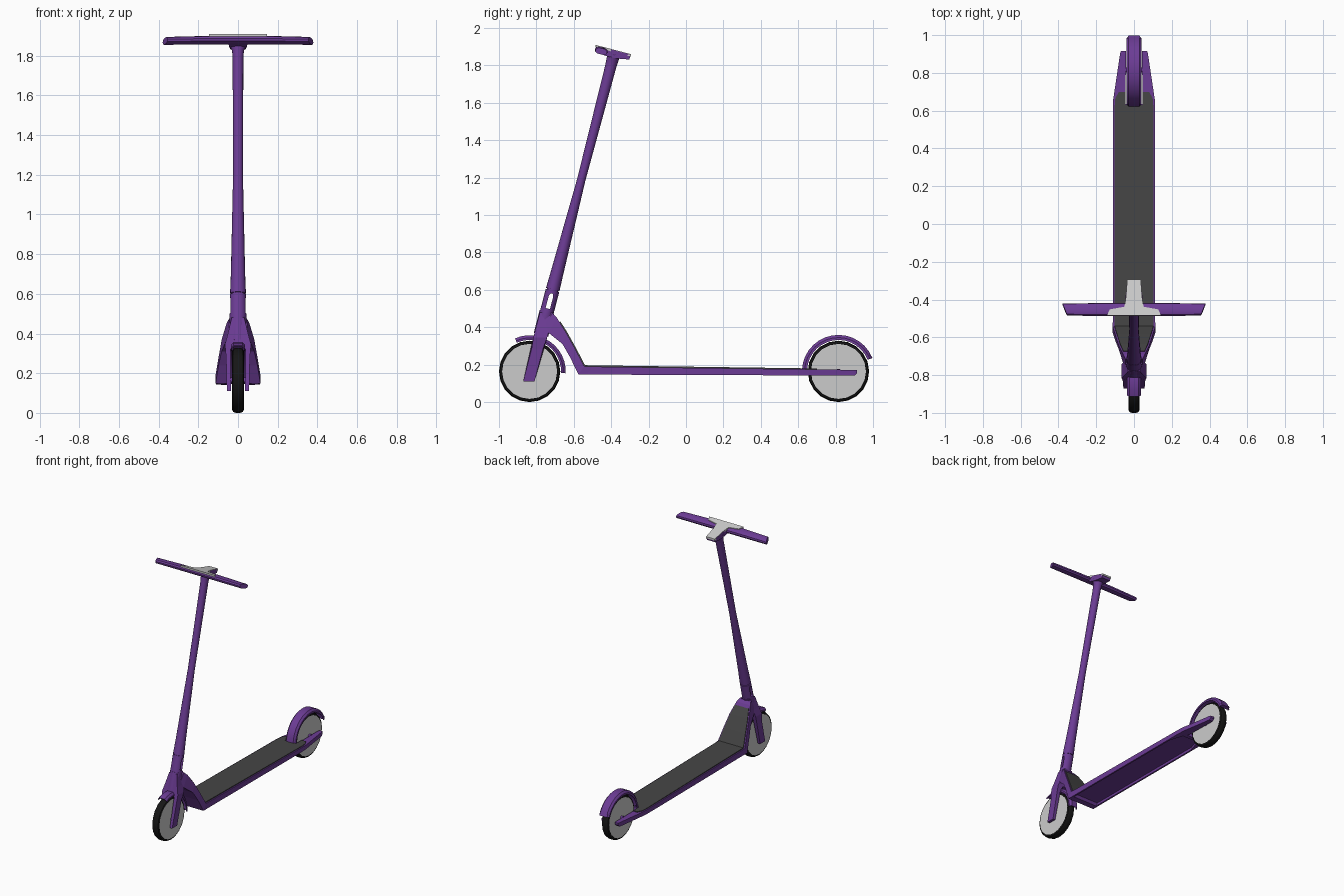
import bpy, bmesh, math
from mathutils import Vector

if "Cube" in bpy.data.objects:
    bpy.data.objects.remove(bpy.data.objects["Cube"])


def material(name, rgb):
    m = bpy.data.materials.new(name)
    m.diffuse_color = (*rgb, 1)
    m.use_nodes = True
    m.node_tree.nodes["Principled BSDF"].inputs["Base Color"].default_value = m.diffuse_color
    return m


PURPLE = material("purple_paint", (0.15, 0.045, 0.30))
MAT = material("dark_rubber", (0.06, 0.06, 0.06))
TYRE = material("black_tyre", (0.008, 0.008, 0.008))
GREY = material("light_grey", (0.62, 0.62, 0.62))


def loft(name, rings, mat, closed=False, smooth=None):
    """Skin a list of equal-length point rings; caps the ends unless closed."""
    bm = bmesh.new()
    vs = [[bm.verts.new(p) for p in r] for r in rings]
    n = len(rings[0])
    for i in range(len(vs) if closed else len(vs) - 1):
        a, b = vs[i], vs[(i + 1) % len(vs)]
        for k in range(n):
            bm.faces.new((a[k], a[(k + 1) % n], b[(k + 1) % n], b[k]))
    if not closed:
        bm.faces.new(vs[0])
        bm.faces.new(vs[-1])
    bmesh.ops.recalc_face_normals(bm, faces=bm.faces)
    me = bpy.data.meshes.new(name)
    bm.to_mesh(me)
    bm.free()
    me.materials.append(mat)
    ob = bpy.data.objects.new(name, me)
    bpy.context.collection.objects.link(ob)
    if smooth:
        bpy.ops.object.select_all(action='DESELECT')
        ob.select_set(True)
        bpy.context.view_layer.objects.active = ob
        bpy.ops.object.shade_smooth_by_angle(angle=math.radians(smooth))
    return ob


def rect(w, top, bot):
    """Cross-section symmetric in x from two (y, z) points."""
    return [(-w, *top), (w, *top), (w, *bot), (-w, *bot)]


def box(x0, x1, y, z0, z1):
    return [(x0, y, z0), (x1, y, z0), (x1, y, z1), (x0, y, z1)]


def sweep(name, section, cy, cz, a0, a1, steps, mat, closed=False, smooth=30):
    """Turn an (x, radius) section around an x-parallel axle."""
    rings = []
    for i in range(steps if closed else steps + 1):
        a = math.radians(a0 + (a1 - a0) * i / steps)
        rings.append([(x, cy + r * math.cos(a), cz + r * math.sin(a)) for x, r in section])
    return loft(name, rings, mat, closed, smooth)


AXIS = Vector((0, 0.26, 1)).normalized()      # steering axis direction
SIDE = Vector((0, AXIS.z, -AXIS.y))


def on_axis(z):
    return Vector((0, -0.714 + 0.26 * (z - 0.596), z))


def tube(name, stations, sides, mat):
    """Round tube on the steering axis from (z, radius x, radius y)."""
    rings = []
    for z, rx, ry in stations:
        c = on_axis(z)
        rings.append([c + Vector((rx, 0, 0)) * math.cos(t) + SIDE * ry * math.sin(t)
                      for t in (2 * math.pi * k / sides for k in range(sides))])
    return loft(name, rings, mat, smooth=35)


# Wheels: tyre, hub disc and axle
R = 0.164
for label, cy in (("front", -0.836), ("rear", 0.815)):
    tyre = [(-0.024, 0.14), (-0.029, 0.149), (-0.024, 0.159), (-0.012, R),
            (0.012, R), (0.024, 0.159), (0.029, 0.149), (0.024, 0.14)]
    sweep(label + "_tyre", tyre, cy, R, 0, 360, 20, TYRE, closed=True, smooth=40)
    for part, hw, rad, mat in (("hub", 0.028, 0.149, GREY), ("axle", 0.046, 0.014, PURPLE)):
        loft(f"{label}_{part}", [[(x, cy + rad * math.cos(math.pi * k / 10),
                                   R + rad * math.sin(math.pi * k / 10)) for k in range(20)]
                                 for x in (-hw, hw)], mat)


# Fenders: bevelled channel section swept over each wheel
def fender(name, hw, ro, cy, a0, a1, steps):
    half_out = [(hw, 0.168), (hw, ro - 0.014), (hw - 0.013, ro)]
    half_in = [(hw - 0.014, ro - 0.007), (hw - 0.005, ro - 0.018), (hw - 0.005, 0.168)]
    sec = [(-x, r) for x, r in half_out] + half_out[::-1] + half_in[::-1] + [(-x, r) for x, r in half_in]
    sweep(name, sec, cy, R, a0, a1, steps, PURPLE)


fender("front_fender", 0.036, 0.193, -0.836, 114, -3, 12)
fender("rear_fender", 0.041, 0.195, 0.815, 178, 22, 14)
loft("rear_fender_lip", [rect(0.034, (0.985, 0.255), (0.972, 0.25)),
                         rect(0.030, (0.998, 0.236), (0.976, 0.228))], PURPLE)

# Fork and crown: arch profile given thickness across the steering axis
half = [(0.036, 0.11), (0.056, 0.11), (0.060, 0.28), (0.066, 0.345), (0.052, 0.395), (0.032, 0.48)]
inner = [(0.038, 0.32), (0.022, 0.352)]
arch = half + [(-x, z) for x, z in half[::-1]] + [(-x, z) for x, z in inner] + inner[::-1]


def fork_ring(s):
    return [on_axis(z) + Vector((x, s * (0.03 if z < 0.3 else 0.037), 0)) for x, z in arch]


loft("fork_and_crown", [fork_ring(-1), fork_ring(1)], PURPLE)

# Head tube, folding joint with see-through slot, stem
tube("head_tube", [(0.36, 0.040, 0.040), (0.482, 0.042, 0.040)], 12, PURPLE)
joint = tube("folding_joint", [(0.478, 0.042, 0.037), (0.597, 0.040, 0.037)], 16, PURPLE)
slot = []
for x in (-0.1, 0.1):
    slot.append([on_axis(z) + Vector((x, 0, 0)) + SIDE * s for s, z in
                 ((-0.012, 0.50), (0.012, 0.50), (0.012, 0.565), (0.006, 0.58), (-0.006, 0.58), (-0.012, 0.565))])
cutter = loft("slot_cutter", slot, PURPLE)
cutter.hide_render = True
cutter.hide_set(True)
mod = joint.modifiers.new("slot", 'BOOLEAN')
mod.object, mod.operation, mod.solver = cutter, 'DIFFERENCE', 'EXACT'
tube("joint_seam", [(0.59, 0.034, 0.031), (0.61, 0.034, 0.031)], 16, PURPLE)
tube("stem", [(0.602, 0.040, 0.037), (0.70, 0.036, 0.034), (1.19, 0.025, 0.0225),
              (1.79, 0.027, 0.030), (1.825, 0.030, 0.032), (1.86, 0.046, 0.034)], 16, PURPLE)

# Handlebar: flattened section tilted with the stem, ends cut at a slant
sec = [(0.036, 0), (0.031, 0.012), (0.018, 0.018), (-0.018, 0.018), (-0.031, 0.012),
       (-0.036, 0), (-0.031, -0.012), (-0.018, -0.018), (0.018, -0.018), (0.031, -0.012)]
bar = []
for x, s, dz in ((-0.367, 0.9, -0.003), (-0.15, 1, 0), (0.15, 1, 0), (0.367, 0.9, -0.003)):
    slant = math.copysign(0.35, x) if abs(x) > 0.3 else 0
    bar.append([Vector((x + slant * a, -0.453, 1.878 + dz)) + SIDE * a * s + AXIS * b * s for a, b in sec])
loft("handlebar", bar, PURPLE, smooth=35)


def bar_top(y, d=0.0):
    return (y, 1.899 - 0.26 * (y + 0.455) - d)


loft("display_body", [rect(w, bar_top(y), bar_top(y - 0.008, d)) for y, w, d in
                      ((-0.465, 0.05, 0.034), (-0.42, 0.046, 0.042), (-0.36, 0.041, 0.040),
                       (-0.295, 0.036, 0.028))], PURPLE)
plan = [(0.145, -0.485), (0.128, -0.452), (0.052, -0.438), (0.042, -0.39), (0.036, -0.293)]
plan += [(-x, y) for x, y in plan[::-1]]
loft("display_panel", [[(x, *bar_top(y, d)) for x, y in plan] for d in (-0.003, 0.010)], GREY)

# Neck joining the deck to the head tube
top = [(-0.50, 0.188), (-0.545, 0.192), (-0.59, 0.28), (-0.64, 0.37), (-0.69, 0.45), (-0.715, 0.475)]
bot = [(-0.53, 0.147), (-0.575, 0.147), (-0.62, 0.24), (-0.66, 0.31), (-0.735, 0.37), (-0.775, 0.385)]
wid = [0.112, 0.113, 0.098, 0.082, 0.058, 0.045]
loft("neck", [rect(w, t, b) for w, t, b in zip(wid, top, bot)], PURPLE)

# Deck: top plate over side rails that run back as wheel arms
loft("deck_plate", [rect(0.101, (y, zt), (y, zb)) for y, zt, zb in
                    ((-0.54, 0.189, 0.165), (0.595, 0.175, 0.162), (0.605, 0.175, 0.146),
                     (0.635, 0.174, 0.146))], PURPLE)
for side, s in (("left", -1), ("right", 1)):
    rail = [(-0.55, 0.100, 0.112, 0.147, 0.190), (0.50, 0.100, 0.112, 0.143, 0.177),
            (0.60, 0.070, 0.112, 0.143, 0.176), (0.66, 0.045, 0.110, 0.143, 0.175),
            (0.70, 0.045, 0.104, 0.143, 0.174), (0.90, 0.042, 0.074, 0.141, 0.172),
            (0.915, 0.043, 0.070, 0.156, 0.171)]
    loft(f"{side}_rail_and_arm", [box(s * a, s * b, y, c, d) for y, a, b, c, d in rail], PURPLE)
    loft(f"{side}_mat_tongue", [box(s * 0.046, s * 0.102, 0.625, 0.17, 0.1805),
                                box(s * 0.046, s * 0.099, 0.665, 0.17, 0.180),
                                box(s * 0.046, s * 0.080, 0.70, 0.17, 0.1795)], MAT)

# Grip mat running along the deck and up the neck
path = [(-0.672, 0.432, 0.056), (-0.635, 0.373, 0.073), (-0.585, 0.283, 0.089),
        (-0.54, 0.197, 0.103), (0.63, 0.1805, 0.103)]
loft("grip_mat", [rect(w, (y, z), (y - 0.012, z - 0.012)) for y, z, w in path], MAT)
